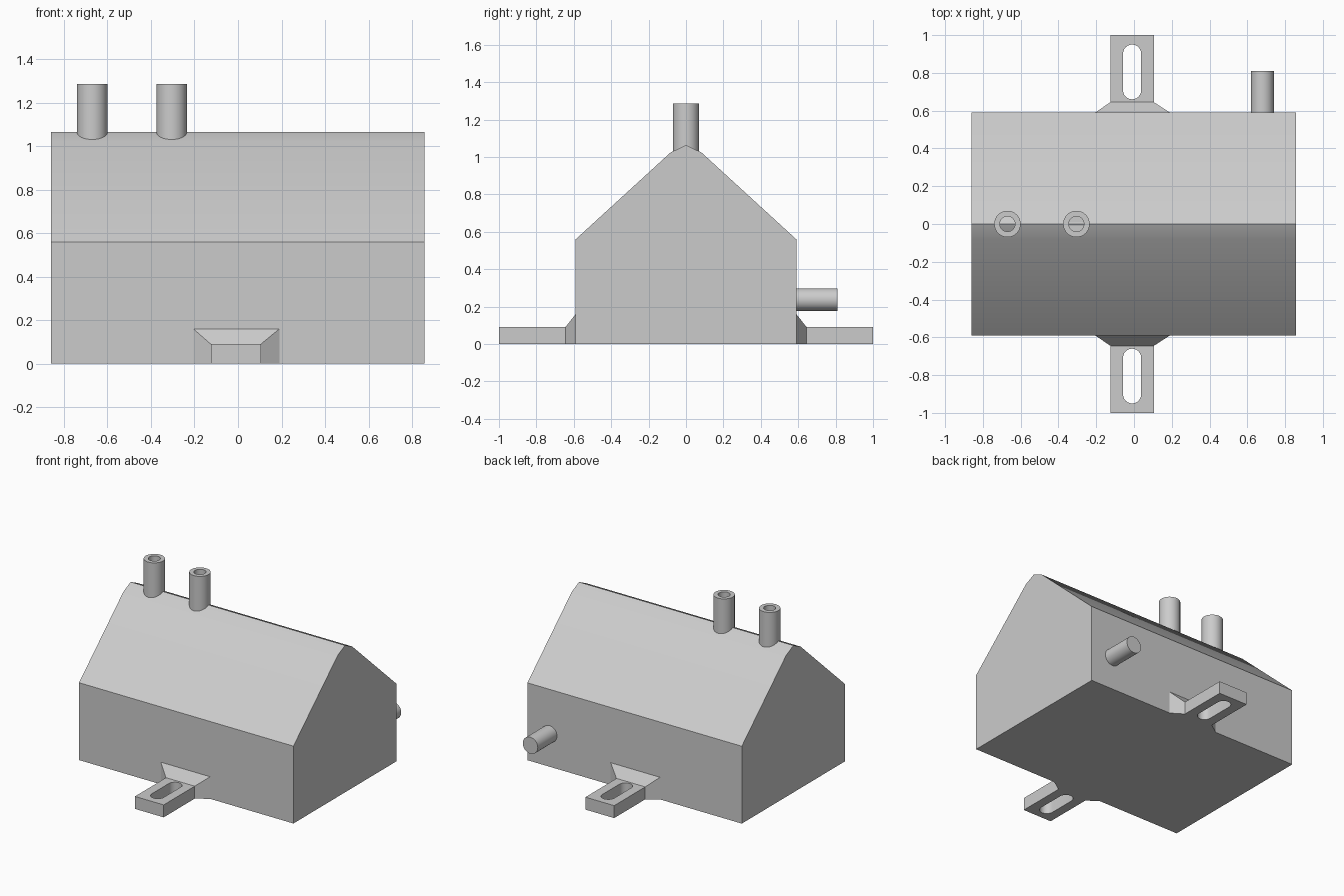
import bpy, bmesh, math
from mathutils import Matrix

cube = bpy.data.objects.get("Cube")
if cube:
    bpy.data.objects.remove(cube, do_unlink=True)

grey = bpy.data.materials.new("light_grey")
grey.use_nodes = True
COLOUR = (0.6, 0.6, 0.6, 1)
grey.diffuse_color = COLOUR
grey.node_tree.nodes["Principled BSDF"].inputs["Base Color"].default_value = COLOUR


def finish(name, bm, smooth=True):
    """Turn a bmesh into a named, shaded object."""
    bmesh.ops.remove_doubles(bm, verts=bm.verts, dist=1e-5)
    bmesh.ops.recalc_face_normals(bm, faces=bm.faces)
    mesh = bpy.data.meshes.new(name)
    bm.to_mesh(mesh)
    bm.free()
    mesh.materials.append(grey)
    obj = bpy.data.objects.new(name, mesh)
    bpy.context.collection.objects.link(obj)
    if smooth:
        bpy.ops.object.select_all(action='DESELECT')
        obj.select_set(True)
        bpy.context.view_layer.objects.active = obj
        bpy.ops.object.shade_smooth_by_angle(angle=math.radians(30))
    return obj


def loft(name, start, end, smooth=False):
    """Closed solid between two matching polygon loops."""
    bm = bmesh.new()
    a = [bm.verts.new(p) for p in start]
    b = [bm.verts.new(p) for p in end]
    bm.faces.new(a)
    bm.faces.new(b)
    for i in range(len(a)):
        j = (i + 1) % len(a)
        bm.faces.new((a[i], a[j], b[j], b[i]))
    return finish(name, bm, smooth)


def lathe(name, profile, place):
    """Revolve (radius, height) points about z, then place the result."""
    bm = bmesh.new()
    verts = [bm.verts.new((r, 0, h)) for r, h in profile]
    edges = [bm.edges.new(pair) for pair in zip(verts, verts[1:])]
    bmesh.ops.spin(bm, geom=verts + edges, cent=(0, 0, 0), axis=(0, 0, 1),
                   angle=math.tau, steps=40)
    bm.transform(place)
    return finish(name, bm)


# Gabled tank body, extruded along x
half = [(0.59, 0), (0.59, 0.56), (0.083, 1.024)]
section = half + [(0, 1.064)] + [(-y, z) for y, z in reversed(half)]
loft("tank_body", [(-0.86, y, z) for y, z in section],
     [(0.857, y, z) for y, z in section], smooth=True)

# Hollow pipes standing on the ridge
for name, x, floor in (("right_ridge_pipe", -0.67, 1.0), ("left_ridge_pipe", -0.305, 1.06)):
    lathe(name, [(0, floor), (0.04, floor), (0.04, 1.285), (0.07, 1.285),
                 (0.07, 0.98), (0, 0.98)], Matrix.Translation((x, 0, 0)))

# Solid outlet pipe on the back wall
lathe("outlet_pipe", [(0, 0), (0.06, 0), (0.06, 0.24), (0, 0.24)],
      Matrix.Translation((0.68, 0.57, 0.238)) @ Matrix.Rotation(-math.pi / 2, 4, 'X'))


def slotted_plate(name, side):
    """Flat mounting tab with a rounded slot through it."""
    cx, w, r, steps = -0.01, 0.115, 0.048, 12
    outer = [(cx - w, 0.645), (cx + w, 0.645), (cx + w, 1), (cx - w, 1)]
    slot = []
    for centre, begin in ((0.902, 0), (0.708, math.pi)):
        for i in range(steps + 1):
            t = begin + math.pi * i / steps
            slot.append((cx + r * math.cos(t), centre + r * math.sin(t)))
    curve = bpy.data.curves.new(name, 'CURVE')
    curve.dimensions = '2D'
    curve.fill_mode = 'BOTH'
    curve.extrude = 0.045
    for points in (outer, slot):
        spline = curve.splines.new('POLY')
        spline.points.add(len(points) - 1)
        for p, (x, y) in zip(spline.points, points):
            p.co = (x, y * side, 0, 1)
        spline.use_cyclic_u = True
    helper = bpy.data.objects.new(name + "_outline", curve)
    bpy.context.collection.objects.link(helper)
    bpy.context.view_layer.update()
    mesh = bpy.data.meshes.new_from_object(
        helper.evaluated_get(bpy.context.evaluated_depsgraph_get()))
    bpy.data.objects.remove(helper, do_unlink=True)
    bm = bmesh.new()
    bm.from_mesh(mesh)
    bpy.data.meshes.remove(mesh)
    bm.transform(Matrix.Translation((0, 0, 0.045)))
    finish(name, bm)


def upright(x0, x1, y, top):
    return [(x0, y, 0), (x1, y, 0), (x1, y, top), (x0, y, top)]


# Mounting brackets front and back: flared root plus slotted tab
for label, side in (("front", -1), ("back", 1)):
    loft(label + "_bracket_root", upright(-0.205, 0.19, 0.59 * side, 0.16),
         upright(-0.125, 0.105, 0.645 * side, 0.09))
    slotted_plate(label + "_bracket_tab", side)
